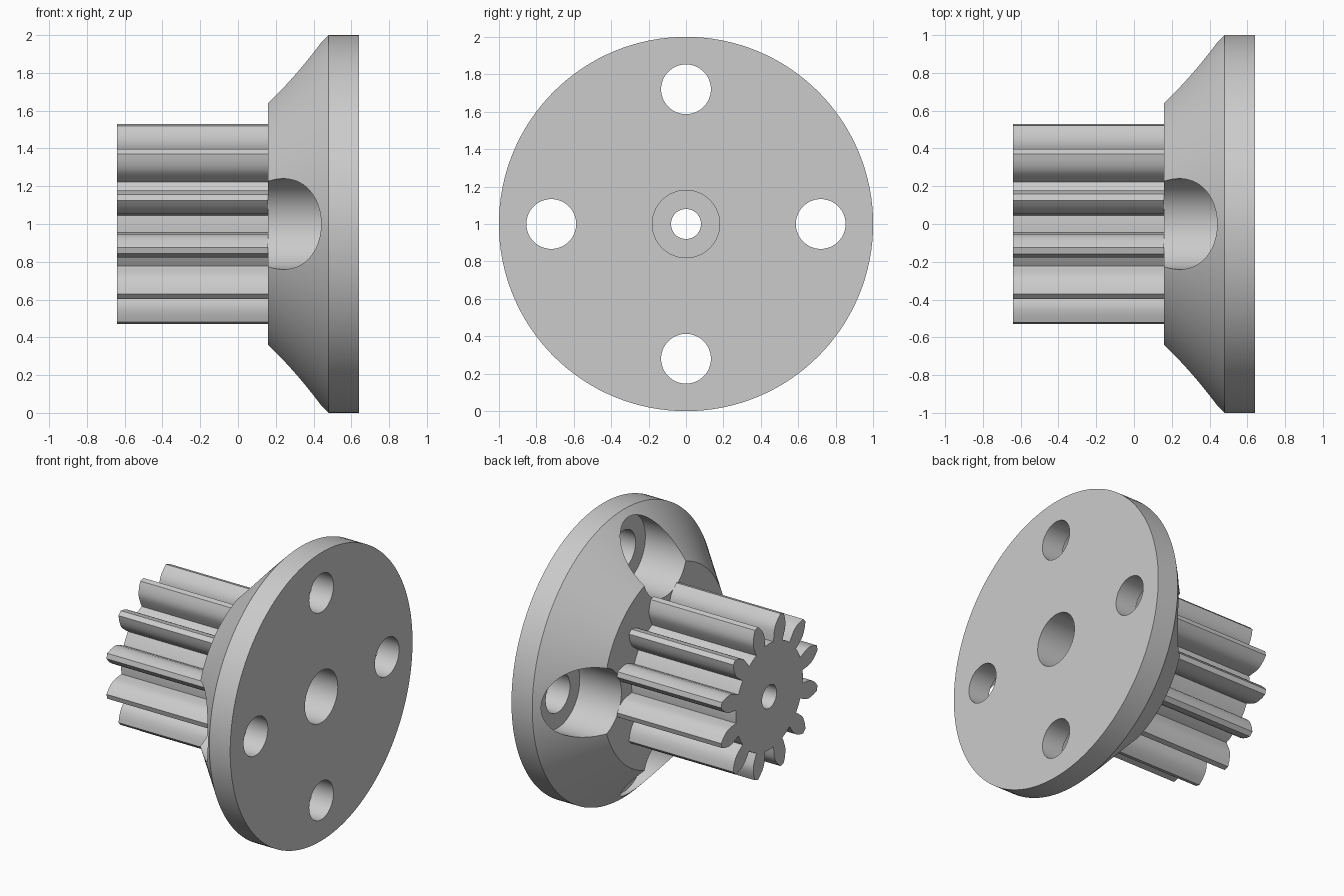
import bpy, bmesh
from math import sin, cos, pi, radians

CENTRE_Z = 1.0
TEETH = 12

cube = bpy.data.objects.get("Cube")
if cube:
    bpy.data.objects.remove(cube, do_unlink=True)

grey = bpy.data.materials.new("plain_grey")
grey.use_nodes = True
colour = (0.6, 0.6, 0.6, 1)
grey.diffuse_color = colour
grey.node_tree.nodes["Principled BSDF"].inputs["Base Color"].default_value = colour


def circle(radius, y=0, z=0, sides=96):
    return [(y + radius * cos(2 * pi * i / sides), z + radius * sin(2 * pi * i / sides))
            for i in range(sides)]


def loft(name, sections):
    """Solid along x from (x, outline) sections with matching point counts."""
    bm = bmesh.new()
    rings = [[bm.verts.new((x, y, z + CENTRE_Z)) for y, z in outline]
             for x, outline in sections]
    for a, b in zip(rings, rings[1:]):
        for i in range(len(a)):
            j = (i + 1) % len(a)
            bm.faces.new((a[i], a[j], b[j], b[i]))
    bm.faces.new(rings[0])
    bm.faces.new(rings[-1])
    bmesh.ops.recalc_face_normals(bm, faces=bm.faces)
    mesh = bpy.data.meshes.new(name)
    bm.to_mesh(mesh)
    bm.free()
    mesh.materials.append(grey)
    obj = bpy.data.objects.new(name, mesh)
    bpy.context.collection.objects.link(obj)
    return obj


def activate(obj):
    bpy.ops.object.select_all(action="DESELECT")
    obj.select_set(True)
    bpy.context.view_layer.objects.active = obj


def cut(obj, x0, x1, outline):
    cutter = loft("cutter", [(x0, outline), (x1, outline)])
    cutter.hide_render = True
    mod = obj.modifiers.new("cut", "BOOLEAN")
    mod.operation = "DIFFERENCE"
    mod.solver = "EXACT"
    mod.object = cutter
    activate(obj)
    bpy.ops.object.modifier_apply(modifier=mod.name)
    bpy.data.objects.remove(cutter, do_unlink=True)


def smooth(obj):
    activate(obj)
    bpy.ops.object.shade_smooth_by_angle(angle=radians(30))


# Flange: flat rim with a conical back, screw pockets and centre bore
flange = loft("flange", [(0.16, circle(0.68, sides=128)),
                         (0.48, circle(1.0, sides=128)),
                         (0.64, circle(1.0, sides=128))])
cut(flange, 0, 0.8, circle(0.18))
for k in range(4):
    y, z = 0.72 * cos(k * pi / 2), 0.72 * sin(k * pi / 2)
    cut(flange, 0, 0.48, circle(0.24, y, z))
    cut(flange, 0.3, 0.8, circle(0.133, y, z, 64))
smooth(flange)

# Pinion: one tooth flank (radius, half width) mirrored and repeated
flank = [(0.364, 0.05), (0.40, 0.056), (0.435, 0.0605), (0.46, 0.0595),
         (0.485, 0.052), (0.515, 0.037), (0.543, 0.0175)]
tooth = [(r, -w) for r, w in flank] + [(r, w) for r, w in reversed(flank)]
outline = []
for k in range(TEETH):
    a = 2 * pi * (k + 0.5) / TEETH
    outline += [(r * cos(a) - w * sin(a), r * sin(a) + w * cos(a)) for r, w in tooth]
    valley = a + pi / TEETH
    outline.append((0.368 * cos(valley), 0.368 * sin(valley)))
pinion = loft("pinion_gear", [(-0.64, outline), (0.16, outline)])
cut(pinion, -0.8, 0.4, circle(0.08, sides=64))
smooth(pinion)
